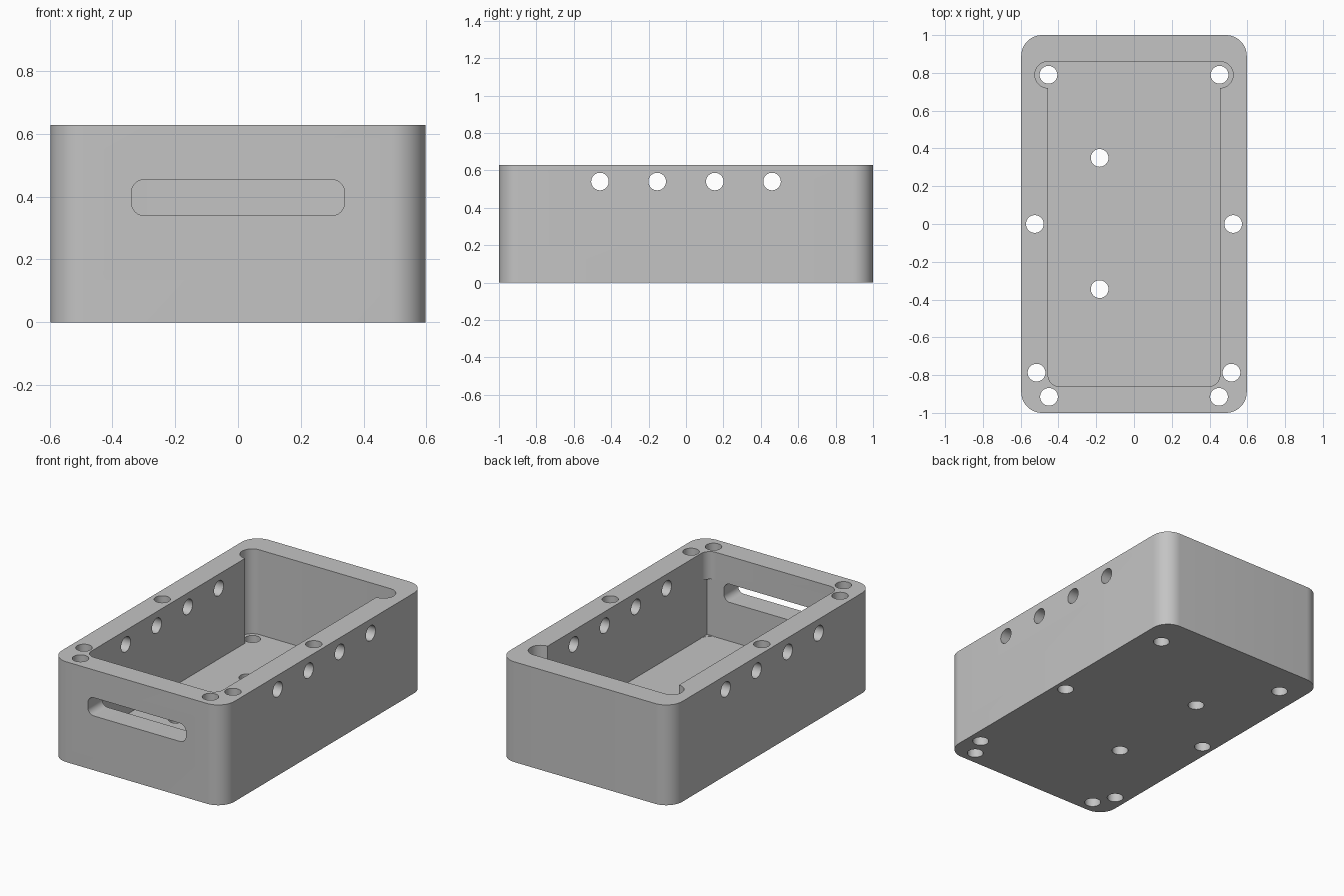
import bpy
import bmesh
from math import cos, sin, pi
from mathutils import Matrix

cube = bpy.data.objects.get("Cube")
if cube:
    bpy.data.objects.remove(cube, do_unlink=True)

HALF_X, HALF_Y, HEIGHT = 0.597, 1.0, 0.628
IN_X, IN_Y, FLOOR = 0.455, 0.86, 0.097
HOLE_R = 0.047
EAR_R = 0.07

grey = bpy.data.materials.new("plain grey")
grey.use_nodes = True
grey.diffuse_color = (0.55, 0.55, 0.55, 1)
grey.node_tree.nodes["Principled BSDF"].inputs["Base Color"].default_value = (0.55, 0.55, 0.55, 1)


def arc(cx, cy, r, start, end, steps=10):
    """Points along an arc, angles in quarter turns."""
    angles = [(start + (end - start) * i / steps) * pi / 2 for i in range(steps + 1)]
    return [(cx + r * cos(a), cy + r * sin(a)) for a in angles]


def rounded_rect(hx, hy, r, steps=10):
    centres = [(hx - r, hy - r), (r - hx, hy - r), (r - hx, r - hy), (hx - r, r - hy)]
    return [p for q, c in enumerate(centres) for p in arc(*c, r, q, q + 1, steps)]


def prism(name, outline, low, high, matrix=Matrix()):
    """Extrude an outline along z, then place it with a matrix."""
    bm = bmesh.new()
    face = bm.faces.new([bm.verts.new((x, y, low)) for x, y in outline])
    top = bmesh.ops.extrude_face_region(bm, geom=[face])["geom"]
    verts = [v for v in top if isinstance(v, bmesh.types.BMVert)]
    bmesh.ops.translate(bm, vec=(0, 0, high - low), verts=verts)
    bmesh.ops.transform(bm, matrix=matrix, verts=bm.verts)
    bmesh.ops.recalc_face_normals(bm, faces=bm.faces)
    mesh = bpy.data.meshes.new(name)
    bm.to_mesh(mesh)
    bm.free()
    mesh.materials.append(grey)
    obj = bpy.data.objects.new(name, mesh)
    bpy.context.collection.objects.link(obj)
    return obj


def cut(target, cutter):
    cutter.hide_render = True
    mod = target.modifiers.new("cut", 'BOOLEAN')
    mod.operation = 'DIFFERENCE'
    mod.solver = 'EXACT'
    mod.object = cutter
    bpy.context.view_layer.objects.active = target
    bpy.ops.object.modifier_apply(modifier=mod.name)
    bpy.data.objects.remove(cutter, do_unlink=True)


def circle(x, y):
    return arc(x, y, HOLE_R, 0, 4, 32)[:-1]


# Outer body with rounded vertical corners
body = prism("enclosure_body", rounded_rect(HALF_X, HALF_Y, 0.11, 12), 0, HEIGHT)

# Open cavity: round ears at the back corners, small fillets at the front
fillet = 0.06
ear_y = IN_Y - EAR_R
cavity = (arc(IN_X, ear_y, EAR_R, -1, 1, 20)
          + arc(-IN_X, ear_y, EAR_R, 1, 3, 20)
          + arc(fillet - IN_X, fillet - IN_Y, fillet, 2, 3)
          + arc(IN_X - fillet, fillet - IN_Y, fillet, 3, 4))
cut(body, prism("cavity_cutter", cavity, FLOOR, HEIGHT + 0.1))

# The front corners are square below the slot's top edge
for side in (-1, 1):
    spot = Matrix.Translation((side * (IN_X - 0.034), 0.034 - IN_Y, 0))
    square = [(-0.035, -0.035), (0.035, -0.035), (0.035, 0.035), (-0.035, 0.035)]
    cut(body, prism("corner_cutter", square, FLOOR + 0.001, 0.455, spot))

# Slot through the front wall
slot_place = Matrix.Translation((0, -0.93, 0.397)) @ Matrix.Rotation(pi / 2, 4, 'X')
cut(body, prism("slot_cutter", rounded_rect(0.339, 0.057, 0.04), -0.12, 0.12, slot_place))

# Vertical screw holes: rim, ears and floor
holes = [(s * x, y) for s in (-1, 1)
         for x, y in ((0.45, -0.915), (0.516, -0.787), (0.525, 0), (0.453, ear_y))]
holes += [(-0.182, 0.35), (-0.182, -0.345)]
for x, y in holes:
    cut(body, prism("screw_hole_cutter", circle(x, y), -0.1, HEIGHT + 0.1))

# Row of holes through both long walls
sideways = Matrix.Rotation(pi / 2, 4, 'Y')
for y in (-0.46, -0.154, 0.154, 0.46):
    place = Matrix.Translation((0, y, 0.54)) @ sideways
    cut(body, prism("side_hole_cutter", circle(0, 0), -0.8, 0.8, place))

# Smooth curved walls, sharp edges kept
bpy.ops.object.select_all(action='DESELECT')
body.select_set(True)
bpy.context.view_layer.objects.active = body
bpy.ops.object.shade_smooth_by_angle(angle=pi / 6)
